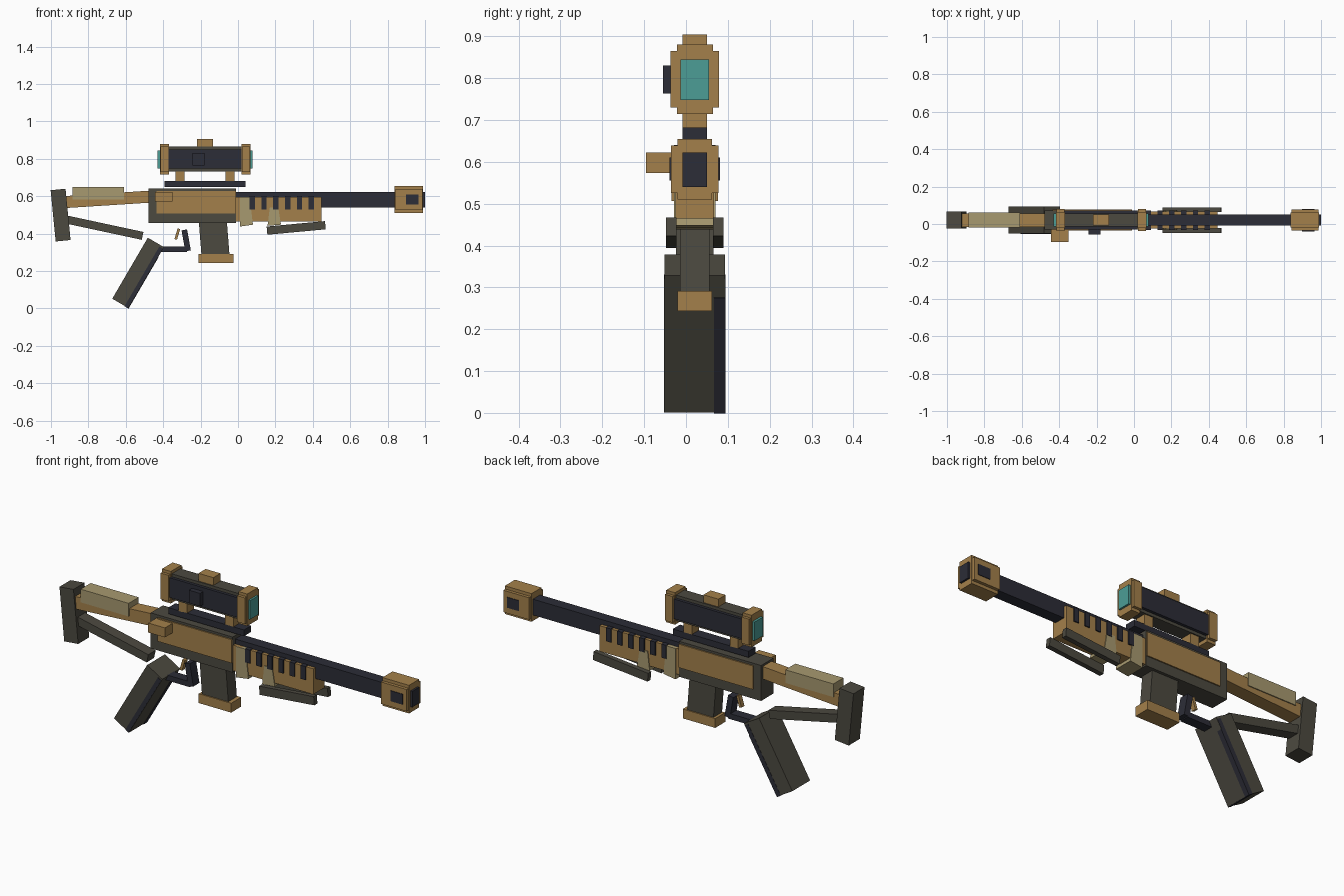
import bpy
import bmesh
from mathutils import Vector

old = bpy.data.objects.get("Cube")
if old:
    bpy.data.objects.remove(old)

MID = 0.021  # centre plane of the body in y


def material(name, rgb):
    m = bpy.data.materials.new(name)
    m.use_nodes = True
    m.diffuse_color = (*rgb, 1)
    m.node_tree.nodes["Principled BSDF"].inputs["Base Color"].default_value = (*rgb, 1)
    return m


tan = material("tan", (0.37, 0.217, 0.07))
beige = material("beige", (0.39, 0.32, 0.16))
olive = material("dark_olive", (0.072, 0.067, 0.051))
navy = material("navy_black", (0.025, 0.026, 0.038))
teal = material("teal_glass", (0.072, 0.337, 0.305))


def prism(name, profile, y0, y1, mat):
    """Extrude an x-z outline from y0 to y1."""
    bm = bmesh.new()
    face = bm.faces.new([bm.verts.new((x, y0, z)) for x, z in profile])
    ext = bmesh.ops.extrude_face_region(bm, geom=[face])
    moved = [g for g in ext["geom"] if isinstance(g, bmesh.types.BMVert)]
    bmesh.ops.translate(bm, verts=moved, vec=(0, y1 - y0, 0))
    bmesh.ops.recalc_face_normals(bm, faces=bm.faces)
    mesh = bpy.data.meshes.new(name)
    bm.to_mesh(mesh)
    bm.free()
    mesh.materials.append(mat)
    ob = bpy.data.objects.new(name, mesh)
    bpy.context.collection.objects.link(ob)
    return ob


def box(name, x, z, half, mat, y=MID):
    """Upright box; x and z are ranges, half is the half width in y."""
    outline = [(x[0], z[0]), (x[1], z[0]), (x[1], z[1]), (x[0], z[1])]
    return prism(name, outline, y - half, y + half, mat)


def bar(name, a, b, thick, half, mat, y=MID):
    """Slanted bar between two x-z points."""
    a, b = Vector(a), Vector(b)
    d = (b - a).normalized()
    n = Vector((-d.y, d.x)) * thick / 2
    return prism(name, [a - n, b - n, b + n, a + n], y - half, y + half, mat)


def stepped(name, x, z, half, mat, step):
    """Block with notched long edges, made of two crossed boxes."""
    box(name + "_tall", x, z, half - step, mat)
    box(name + "_wide", (x[0] + 0.003, x[1] - 0.003), (z[0] + step, z[1] - step), half, mat)


# Stock
bar("butt_plate", (-0.962, 0.636), (-0.935, 0.362), 0.08, 0.045, olive)
bar("stock_upper_bar", (-0.92, 0.569), (-0.45, 0.599), 0.064, 0.036, tan)
box("cheek_rest", (-0.884, -0.61), (0.582, 0.65), 0.041, beige)
bar("stock_lower_strut", (-0.925, 0.477), (-0.51, 0.388), 0.043, 0.03, olive)

# Receiver with side panels and bolt handle
box("receiver", (-0.478, -0.01), (0.457, 0.64), 0.05, olive)
box("receiver_panels", (-0.435, -0.012), (0.507, 0.628), 0.056, tan)
box("bolt_handle", (-0.445, -0.35), (0.573, 0.622), 0.034, tan, y=-0.062)

# Grip with dark front strip
top, low = Vector((-0.439, 0.353)), Vector((-0.629, 0.027))
bar("grip", top, low, 0.1, 0.0725, olive)
along = (low - top).normalized()
front = Vector((-along.y, along.x))
shift = front * 0.038
bar("grip_front_strip", top + shift + along * 0.01, low + shift + along * 0.002,
    0.022, 0.0735, navy)
shift = front * 0.041
bar("grip_corner_strip", top + shift + along * 0.06, low + shift + along * 0.002,
    0.022, 0.0135, navy, y=0.081)

# Trigger and guard
bar("trigger", (-0.333, 0.369), (-0.316, 0.426), 0.014, 0.012, tan)
box("guard_bottom", (-0.43, -0.272), (0.302, 0.33), 0.025, navy)
bar("guard_front", (-0.287, 0.42), (-0.267, 0.308), 0.03, 0.025, navy)

# Magazine
prism("magazine", [(-0.21, 0.47), (-0.06, 0.47), (-0.045, 0.28), (-0.195, 0.28)],
      MID - 0.035, MID + 0.035, olive)
box("magazine_base", (-0.21, -0.025), (0.243, 0.291), 0.041, tan)

# Barrel and muzzle brake
box("barrel", (-0.01, 1.0), (0.54, 0.622), 0.029, navy)
box("barrel_tip_shadow", (0.015, 0.9), (0.543, 0.619), 0.0285, navy)
stepped("muzzle_brake", (0.838, 0.99), (0.51, 0.655), 0.057, tan, 0.016)
box("muzzle_ports", (0.897, 0.966), (0.556, 0.61), 0.06, navy)

# Handguard with vents and beige ribs
box("handguard", (-0.01, 0.447), (0.465, 0.597), 0.046, tan)
for i in range(6):
    x = 0.062 + i * 0.0632
    box(f"vent_{i + 1}", (x, x + 0.028), (0.53, 0.6), 0.052, navy)
prism("rear_rib", [(0.01, 0.597), (0.062, 0.597), (0.08, 0.448), (0.01, 0.438)],
      MID - 0.05, MID + 0.05, beige)
prism("front_rib", [(0.17, 0.54), (0.215, 0.54), (0.23, 0.448), (0.158, 0.442)],
      MID - 0.05, MID + 0.05, beige)

# Folded bipod legs
for side, name in ((-1, "right"), (1, "left")):
    bar(f"bipod_leg_{name}", (0.155, 0.416), (0.467, 0.445), 0.044, 0.0125, olive,
        y=MID + side * 0.056)

# Scope rail and mounts
box("scope_rail", (-0.392, 0.04), (0.65, 0.682), 0.029, navy)
for name, x in (("rear", -0.333), ("front", -0.068)):
    box(f"scope_mount_{name}", (x, x + 0.048), (0.68, 0.745), 0.029, tan)

# Scope body, end rings, lenses and knobs
box("scope_tube_core", (-0.375, 0.02), (0.733, 0.865), 0.035, olive)
box("scope_tube_sides", (-0.375, 0.02), (0.748, 0.85), 0.05, navy)
for name, x in (("rear", -0.418), ("front", 0.018)):
    stepped(f"scope_ring_{name}", (x, x + 0.05), (0.715, 0.88), 0.058, tan, 0.015)
box("scope_lenses", (-0.43, 0.078), (0.748, 0.845), 0.0345, teal)
box("top_knob", (-0.22, -0.135), (0.85, 0.905), 0.029, tan)
box("side_knob", (-0.242, -0.178), (0.763, 0.83), 0.016, navy, y=-0.039)
